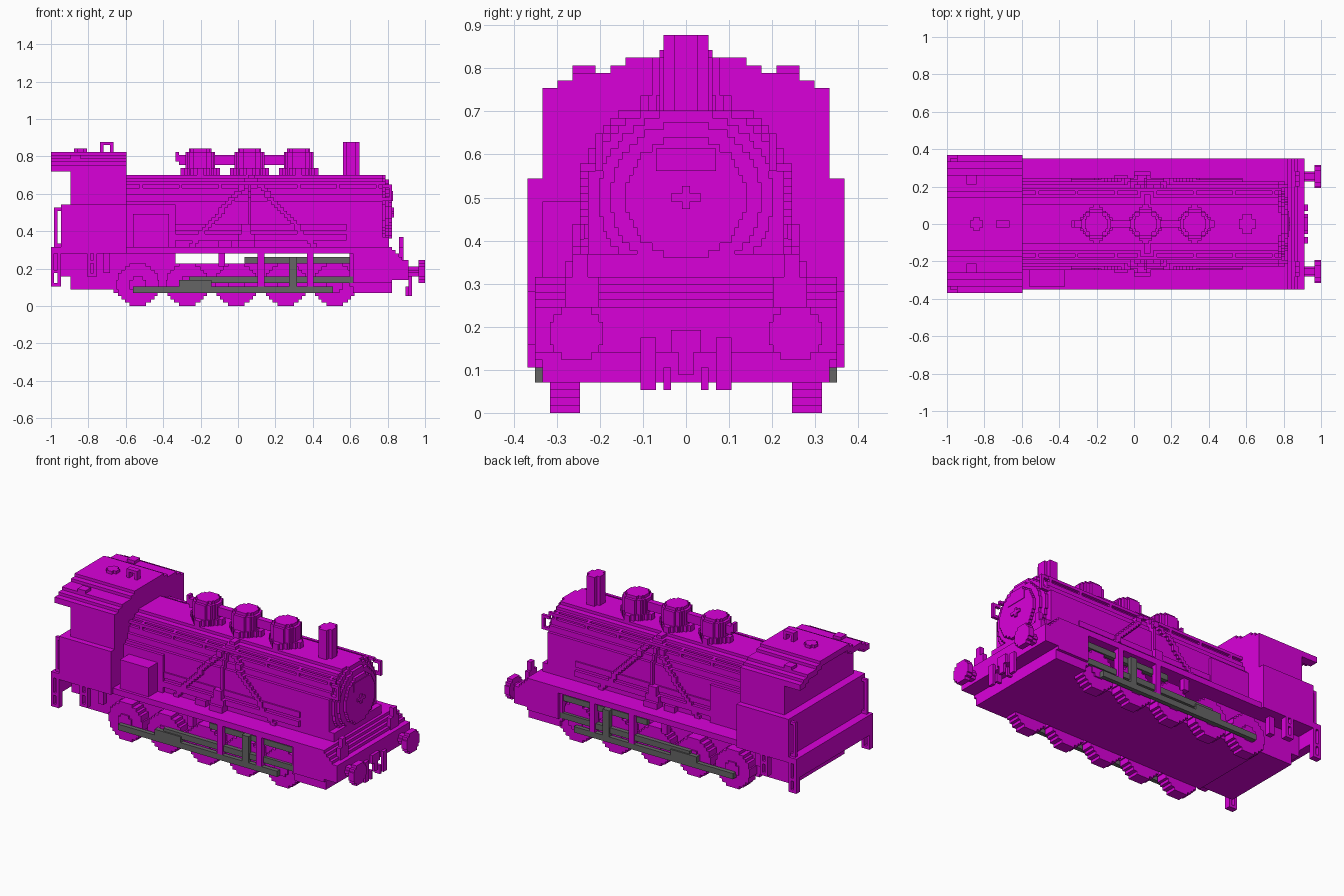
import bpy, bmesh
from math import sqrt
from mathutils import Matrix, Vector

if "Cube" in bpy.data.objects:
    bpy.data.objects.remove(bpy.data.objects["Cube"], do_unlink=True)

U = 2 / 114  # size of one block


def material(name, rgb):
    m = bpy.data.materials.new(name)
    m.use_nodes = True
    m.diffuse_color = (*rgb, 1)
    m.node_tree.nodes["Principled BSDF"].inputs["Base Color"].default_value = (*rgb, 1)
    return m


PAINT = material("magenta paint", (0.7, 0, 0.7))
STEEL = material("grey steel", (0.13, 0.13, 0.13))


class Part:
    """A named object collected from blocks, optionally mirrored across y."""

    def __init__(self, name, mat=PAINT, mirror=False):
        self.name, self.mat, self.mirror, self.bm = name, mat, mirror, bmesh.new()

    def box(self, x, y, z):
        size = Vector((x[1] - x[0], y[1] - y[0], z[1] - z[0]))
        mid = Vector((sum(x), sum(y), sum(z))) / 2
        sides = (1, -1) if self.mirror else (1,)
        for s in sides:
            at = Vector((mid.x, mid.y * s, mid.z)) * U
            mat = Matrix.Translation(at) @ Matrix.Diagonal((*(size * U), 1))
            bmesh.ops.create_cube(self.bm, size=1, matrix=mat)
        return self

    def disc(self, axis, span, centre, r):
        """Stepped disc; centre is (across, stacking direction)."""
        a, b = centre
        rows, k = [], b - r
        while k < b + r:
            w = round(2 * sqrt(max(r * r - (k + .5 - b) ** 2, .5))) / 2
            if rows and rows[-1][2] == w:
                rows[-1][1] = k + 1
            else:
                rows.append([k, k + 1, w])
            k += 1
        for k0, k1, w in rows:
            across, stack = (a - w, a + w), (k0, k1)
            if axis == "x":
                self.box(span, across, stack)
            elif axis == "y":
                self.box(across, span, stack)
            else:
                self.box(across, stack, span)
        return self

    def done(self):
        me = bpy.data.meshes.new(self.name)
        self.bm.to_mesh(me)
        self.bm.free()
        me.materials.append(self.mat)
        bpy.context.collection.objects.link(bpy.data.objects.new(self.name, me))


def boiler_half(z):
    return 13 if z < 28 else round(sqrt(169 - (z + .5 - 28) ** 2))


# Chassis, footplate and front beam
p = Part("chassis")
p.box((-38, 36), (-14, 14), (4, 13)).box((-38, -19), (-14, 14), (4, 16))
p.box((-51, -38), (-14, 14), (5, 16)).box((-54, -51), (-14, 14), (9, 16))
p.box((-57, -54), (-19, 19), (11, 16))
p.box((35, 47), (-20, 20), (7, 17)).box((35, 47), (-19, 19), (4, 7))
p.done()
p = Part("footplate")
p.box((-57, -34), (-21, 21), (16, 18)).box((-34, 47), (-20, 20), (16, 18))
p.done()
p = Part("front_beam")
for x0, x1, top in ((47, 48, 17), (48, 49, 16), (49, 50, 15), (50, 52, 14)):
    p.box((x0, x1), (-20, 20), (8, top))
p.done()

# Buffers, lamps, hoses and coupling
p = Part("buffers", mirror=True)
p.disc("x", (52, 55), (14.5, 10.5), 1.5).disc("x", (55, 57), (14.5, 10.5), 3.5)
p.done()
p = Part("front_lamps", mirror=True)
p.box((49, 50.5), (11.5, 16), (14, 18)).box((49, 50.5), (13, 15), (18, 21))
p.done()
p = Part("hoses", mirror=True)
p.box((52, 53), (4, 6), (3, 10)).box((51, 53), (2, 3), (3, 6))
p.done()
p = Part("coupling")
p.box((52, 53), (-2, 2), (8, 11)).box((52, 53), (-1, 1), (5, 9))
p.done()

# Cab with the wider lower bunker
p = Part("cab")
p.box((-54, -34), (-21, 21), (18, 31)).box((-51, -34), (-19, 19), (31, 41))
p.done()
p = Part("cab_roof", mirror=True)
roof = ((19, 43), (17, 44), (15, 45), (10, 46), (8, 47), (0, 47))
for (half, top), (inner, _) in zip(roof, roof[1:]):
    p.box((-57, -34), (max(inner - 1, 0), half), (top - 2, top))
p.done()
p = Part("cab_gable")
for half, top in roof[:-1]:
    p.box((-51, -34), (-half, half), (41, top))
p.done()
Part("roof_vents", mirror=True).box((-51, -48), (12, 15), (45, 46)).done()
p = Part("whistle")
p.box((-42, -41), (-1, 1), (47, 50)).box((-39, -38), (-1, 1), (47, 50))
p.box((-41, -39), (-1, 1), (49, 50))
p.box((-50, -46), (-1, 1), (47, 48)).box((-49, -47), (-2, 2), (47, 48))
p.done()

# Rear steps and handrails
p = Part("cab_steps", mirror=True)
for x, low in ((-57, 6), (-46, 9)):
    for post in (x, x + 2):
        p.box((post, post + 1), (19, 21), (low, 16))
    for z in (low, low + 4):
        p.box((x, x + 3), (19, 21), (z, z + 1))
p.box((-41, -39), (16, 18), (10, 16))
p.done()
p = Part("rear_handrails", mirror=True)
p.box((-56, -55), (19, 20), (18, 30))
for z in (18, 29):
    p.box((-56, -54), (19, 20), (z, z + 1))
p.done()

# Boiler with a rounded top, smokebox and door
p = Part("boiler")
p.box((-34, 44), (-13, 13), (18, 28))
for z in range(28, 40):
    h = boiler_half(z)
    p.box((-34, 44), (-h, h), (z, z + 1))
p.done()
p = Part("smokebox_door")
p.box((44, 46), (-13, 13), (18, 21)).disc("x", (44, 45), (0, 28.5), 11.5)
p.disc("x", (45, 46), (0, 28.5), 10).disc("x", (46, 47), (0, 28.5), 8)
p.box((46, 47.2), (-4, 4), (32, 35))
p.box((47, 47.5), (-2, 2), (28, 29)).box((47, 47.5), (-.5, .5), (27, 30))
p.done()
p = Part("smokebox_handles", mirror=True)
p.box((46, 47), (11, 12), (32, 37))
for z in (32, 36):
    p.box((44, 46), (11, 12), (z, z + 1))
p.done()
p = Part("boiler_rails", mirror=True)
p.box((-34, 45), (10, 11), (37, 38))
for x in range(-30, 45, 12):
    p.box((x, x + 1), (8, 11), (36, 38))
p.done()
p = Part("belly_pipes", mirror=True)
p.box((-19, 33), (13, 14), (20, 22)).box((-19, 33), (13, 13.5), (23, 25))
p.done()

# Sand pipes running down from the middle dome
p = Part("sand_pipes", mirror=True)
for z in range(18, 40):
    h, t = boiler_half(z), (39 - z) / 21
    h2 = boiler_half(z - 1) + 1
    for reach in (-18, 0, 19):
        x = round(3 + reach * t)
        p.box((x, x + 2 if reach else x + 1), (h - 1, max(h + 1, h2)), (z, z + 1))
p.done()

# Domes with stepped diamond feet, connecting pipe and chimney
p = Part("domes")
for x in (-11.5, 3.5, 18.5):
    p.disc("z", (38, 47), (x, 0), 4.5).disc("z", (47, 48), (x, 0), 3.5)
    for a in (1, 2, 3):
        p.box((x - 7 + a, x + 7 - a), (-a, a), (38, 42))
        p.box((x - a, x + a), (a - 7, 7 - a), (38, 42))
p.done()
p = Part("dome_pipe")
p.box((-18, 22), (-1, 1), (43, 46)).box((-19, -18), (-1, 1), (44, 47))
p.done()
p = Part("chimney")
p.disc("z", (39, 50), (34.5, 0), 2.5).box((33, 36), (-3, 3), (39, 50))
p.done()

# Side equipment
Part("boiler_casing", mirror=True).box((-34, -19), (12, 14), (18, 31)).done()
Part("side_tank").box((-32, -21), (-19, -14), (18, 28)).done()
p = Part("pumps", mirror=True)
p.box((0, 5), (13, 16), (18, 20)).box((0, 5), (13, 15), (20, 22))
p.box((1, 4), (13, 15), (22, 25)).box((-6, -2), (13, 15), (18, 20))
p.done()

# Ten wheels
p = Part("wheels", mirror=True)
for i in range(5):
    x = -30.5 + 15 * i
    p.disc("y", (14, 18), (x, 6.5), 6.5).disc("y", (18, 18.5), (x, 6.5), 2.5)
p.done()

# Running gear and its hangers
p = Part("rods", STEEL, mirror=True)
p.box((-32, 29), (18.5, 20), (4, 6)).box((-18, -8), (18.5, 20), (5, 8))
p.box((-15, 21), (18, 19.5), (7, 9)).box((15.5, 18), (18.5, 20), (4, 15))
p.box((2, 34), (17, 18.5), (13, 15)).box((18, 35), (18, 19), (7, 9))
p.done()
p = Part("hangers", mirror=True)
p.box((-6, -4), (17, 19), (12, 16)).box((6, 8), (18, 20), (6, 16))
p.box((21, 23), (18, 20), (6, 16)).box((34, 36), (17, 19), (6, 16))
p.done()
